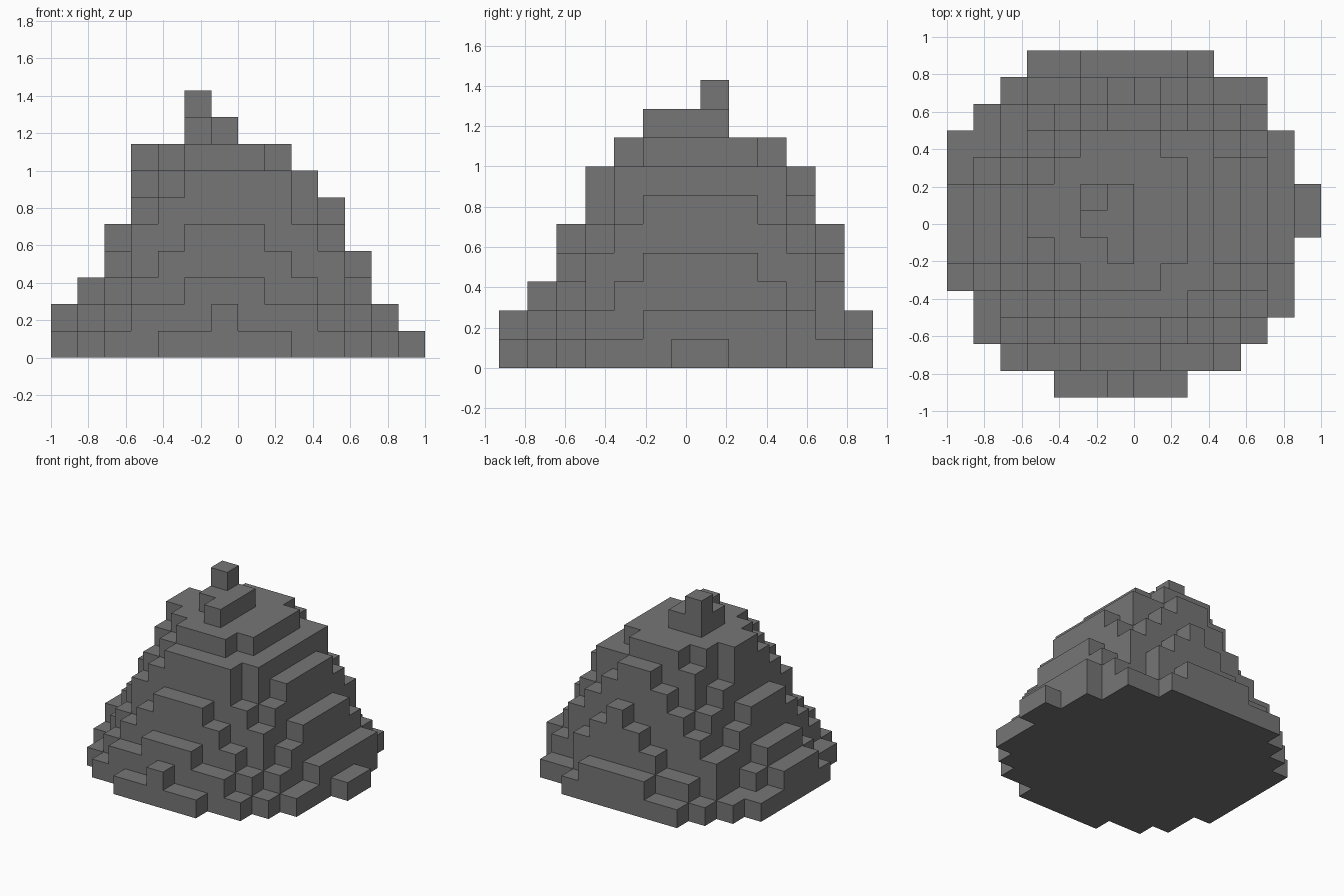
import bpy
import bmesh

cube = bpy.data.objects.get("Cube")
if cube:
    bpy.data.objects.remove(cube, do_unlink=True)

UNIT = 1 / 7          # edge of one block
CENTRE = (7, 6.5)     # middle of the block grid
blocks = set()


def tier(level, *plates):
    """Fill one layer of blocks from overlapping plates (x0, x1, y0, y1)."""
    for x0, x1, y0, y1 in plates:
        for x in range(x0, x1):
            for y in range(y0, y1):
                blocks.add((x, y, level))


# Wide foot of the mound
tier(0, (4, 9, 0, 12), (2, 11, 1, 12), (1, 12, 2, 11), (1, 13, 3, 10),
     (0, 13, 4, 10), (0, 14, 6, 8), (2, 12, 3, 12), (3, 10, 3, 13))
tier(1, (6, 7, 0, 12), (3, 10, 1, 12), (2, 11, 2, 11), (2, 12, 3, 11),
     (1, 12, 4, 9), (0, 13, 5, 8), (2, 13, 5, 10), (5, 9, 5, 13))

# Sloping body
tier(2, (5, 8, 1, 11), (3, 10, 2, 11), (2, 11, 3, 11), (2, 12, 4, 10),
     (1, 12, 5, 8), (5, 10, 5, 12))
tier(3, (4, 9, 2, 11), (3, 11, 3, 11), (2, 11, 4, 9), (2, 12, 5, 9),
     (6, 9, 5, 12))
tier(4, (5, 8, 2, 11), (3, 10, 3, 10), (4, 10, 4, 11), (3, 11, 4, 10),
     (2, 11, 5, 8), (7, 8, 5, 12))
tier(5, (4, 9, 3, 10), (3, 10, 4, 9), (4, 10, 4, 10), (3, 11, 5, 9),
     (5, 9, 4, 11))

# Shoulder and plateau
tier(6, (5, 9, 3, 10), (4, 10, 4, 10), (3, 10, 5, 8), (6, 8, 4, 11))
tier(7, (5, 8, 4, 10), (4, 9, 5, 9), (3, 9, 6, 8))

# Peak
tier(8, (5, 7, 6, 8), (6, 7, 5, 8))
tier(9, (5, 6, 7, 8))

# Skin: one outward quad for every exposed block side
bm = bmesh.new()
corners = {}


def corner(point):
    if point not in corners:
        x, y, z = point
        corners[point] = bm.verts.new(((x - CENTRE[0]) * UNIT,
                                       (y - CENTRE[1]) * UNIT, z * UNIT))
    return corners[point]


for block in sorted(blocks):
    for axis in range(3):
        u, v = (axis + 1) % 3, (axis + 2) % 3
        for side in (0, 1):
            neighbour = list(block)
            neighbour[axis] += 2 * side - 1
            if tuple(neighbour) in blocks:
                continue
            loop = []
            for du, dv in ((0, 0), (1, 0), (1, 1), (0, 1)):
                p = list(block)
                p[axis] += side
                p[u] += du
                p[v] += dv
                loop.append(corner(tuple(p)))
            bm.faces.new(loop if side else loop[::-1])

mesh = bpy.data.meshes.new("stepped_mound")
bm.to_mesh(mesh)
bm.free()
mound = bpy.data.objects.new("stepped_mound", mesh)
bpy.context.collection.objects.link(mound)

# Stone colour
stone = bpy.data.materials.new("stone_grey")
stone.use_nodes = True
colour = (0.185, 0.18, 0.182, 1)
stone.diffuse_color = colour
stone.node_tree.nodes["Principled BSDF"].inputs["Base Color"].default_value = colour
mesh.materials.append(stone)
